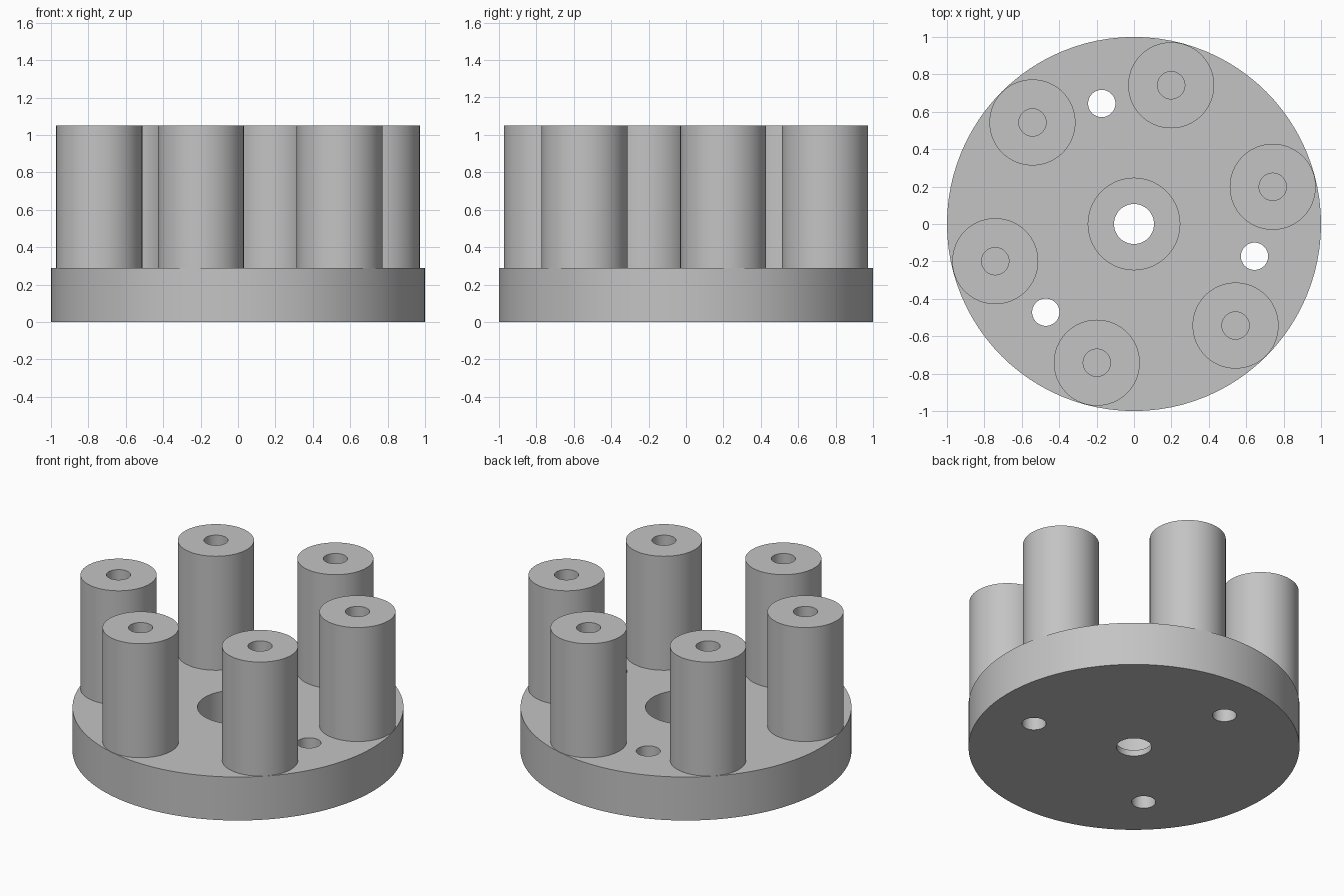
import bpy, bmesh
from math import radians, cos, sin, pi

if "Cube" in bpy.data.objects:
    bpy.data.objects.remove(bpy.data.objects["Cube"], do_unlink=True)

BASE_TOP, POST_TOP = 0.29, 1.05
POST_R, POST_DIST, HOLE_R, HOLE_DIST = 0.23, 0.768, 0.073, 0.667

grey = bpy.data.materials.new("light grey")
grey.use_nodes = True
grey.diffuse_color = (0.55, 0.55, 0.55, 1)
grey.node_tree.nodes["Principled BSDF"].inputs["Base Color"].default_value = grey.diffuse_color


def polar(dist, degrees):
    return dist * cos(radians(degrees)), dist * sin(radians(degrees))


def finish(obj):
    """Smooth the round walls and keep the rims sharp."""
    bpy.ops.object.select_all(action='DESELECT')
    bpy.context.view_layer.objects.active = obj
    obj.select_set(True)
    bpy.ops.object.shade_smooth_by_angle(angle=radians(30))


def cylinder(name, radius, z0, z1, xy=(0, 0), sides=64):
    bpy.ops.mesh.primitive_cylinder_add(vertices=sides, radius=radius, depth=z1 - z0,
                                        location=(*xy, (z0 + z1) / 2))
    obj = bpy.context.object
    obj.name = name
    obj.data.materials.append(grey)
    return obj


def lathe(name, profile, xy, sides=64):
    """Spin a radius/height profile around the vertical axis."""
    bm = bmesh.new()
    verts = [bm.verts.new((r, 0, z)) for r, z in profile]
    edges = [bm.edges.new(pair) for pair in zip(verts, verts[1:])]
    bmesh.ops.spin(bm, geom=verts + edges, cent=(0, 0, 0), axis=(0, 0, 1),
                   angle=2 * pi, steps=sides, use_duplicate=False)
    bmesh.ops.remove_doubles(bm, verts=bm.verts, dist=0.0005)
    bmesh.ops.recalc_face_normals(bm, faces=bm.faces)
    # the flat rim on top must face up
    rim = max(bm.faces, key=lambda f: f.calc_center_median().z)
    if rim.normal.z < 0:
        bmesh.ops.reverse_faces(bm, faces=bm.faces)
    mesh = bpy.data.meshes.new(name)
    bm.to_mesh(mesh)
    bm.free()
    mesh.materials.append(grey)
    obj = bpy.data.objects.new(name, mesh)
    obj.location = (*xy, 0)
    bpy.context.collection.objects.link(obj)
    finish(obj)
    return obj


# Round base plate
base = cylinder("base_plate", 1.0, 0, BASE_TOP, sides=96)

# Centre bore, its wide recess and three mounting holes
cutters = [cylinder("bore_cutter", 0.107, -0.1, 0.5),
           cylinder("recess_cutter", 0.245, 0.04, 0.5)]
cutters += [cylinder("mounting_hole_cutter", HOLE_R, -0.1, 0.5, polar(HOLE_DIST, a), 48)
            for a in (-15, 105, 225)]
for cutter in cutters:
    cutter.hide_render = True
    mod = base.modifiers.new("hole", 'BOOLEAN')
    mod.operation, mod.solver, mod.object = 'DIFFERENCE', 'EXACT', cutter
    bpy.context.view_layer.objects.active = base
    bpy.ops.object.modifier_apply(modifier=mod.name)
    bpy.data.objects.remove(cutter, do_unlink=True)
finish(base)

# Six posts, each with a blind hole in its top
post_profile = [(POST_R, BASE_TOP), (POST_R, POST_TOP), (HOLE_R, POST_TOP),
                (HOLE_R, 0.5), (0, 0.5)]
for i in range(6):
    lathe(f"post_{i + 1}", post_profile, polar(POST_DIST, 15 + 60 * i))
